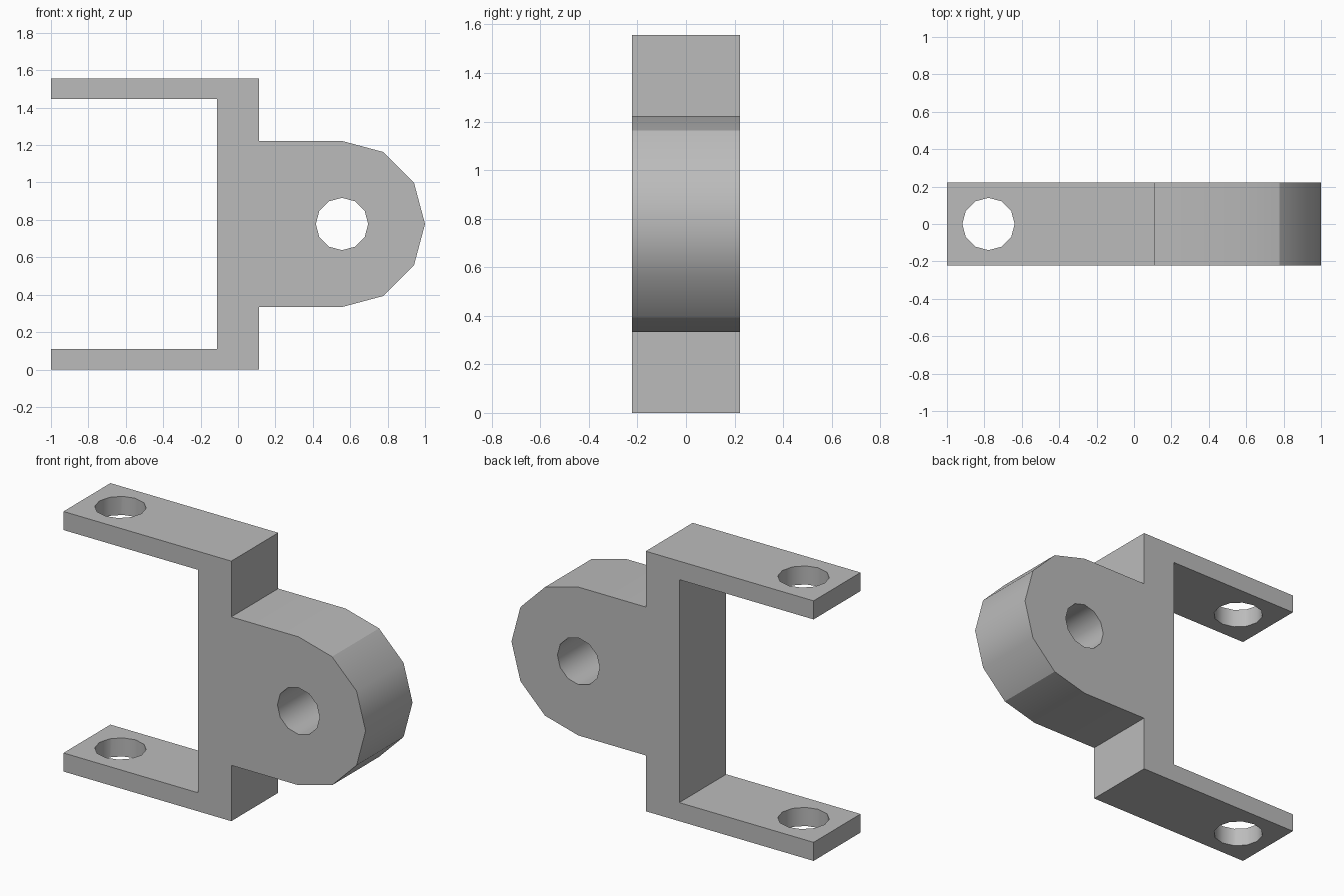
import bpy, bmesh
from math import sin, cos, pi, radians

cube = bpy.data.objects.get("Cube")
if cube:
    bpy.data.objects.remove(cube, do_unlink=True)

HALF_W = 0.222              # half width along y
MID = 0.778                 # height of the lug axis
LUG_X, LUG_R = 0.556, 0.444
HOLE_X, HOLE_R = -0.778, 0.14

grey = bpy.data.materials.new("bracket_grey")
grey.use_nodes = True
colour = (0.5, 0.5, 0.5, 1)
grey.diffuse_color = colour
grey.node_tree.nodes["Principled BSDF"].inputs["Base Color"].default_value = colour


def add_cutter(name, location, rotation, depth):
    bpy.ops.mesh.primitive_cylinder_add(vertices=12, radius=HOLE_R, depth=depth,
                                        location=location, rotation=rotation)
    ob = bpy.context.object
    ob.name = name
    # Put a corner on the x axis, matching the facets of the lug
    ob.hide_render = True
    ob.data.materials.append(grey)
    return ob


# Side outline: upper half from the inner corner to the lug tip, then mirrored
upper = [(-0.111, 0.667), (-1, 0.667), (-1, 0.778), (0.111, 0.778), (0.111, LUG_R)]
upper += [(LUG_X + LUG_R * cos(a), LUG_R * sin(a))
          for a in (radians(d) for d in (90, 60, 30))]
outline = upper + [(LUG_X + LUG_R, 0)] + [(x, -z) for x, z in reversed(upper)]

# Clevis body extruded across its width
bm = bmesh.new()
face = bm.faces.new([bm.verts.new((x, -HALF_W, MID + z)) for x, z in outline])
ext = bmesh.ops.extrude_face_region(bm, geom=[face])
bmesh.ops.translate(bm, vec=(0, 2 * HALF_W, 0),
                    verts=[v for v in ext["geom"] if isinstance(v, bmesh.types.BMVert)])
bmesh.ops.recalc_face_normals(bm, faces=bm.faces)
mesh = bpy.data.meshes.new("bracket")
bm.to_mesh(mesh)
bm.free()
mesh.materials.append(grey)
bracket = bpy.data.objects.new("bracket", mesh)
bpy.context.collection.objects.link(bracket)

# Pin hole through the lug and bolt holes through both arms
cutters = [add_cutter("pin_hole_cutter", (LUG_X, 0, MID), (pi / 2, 0, 0), 1),
           add_cutter("bolt_hole_cutter", (HOLE_X, 0, MID), (0, 0, 0), 2)]
bpy.ops.object.select_all(action="DESELECT")
bracket.select_set(True)
bpy.context.view_layer.objects.active = bracket
for cutter in cutters:
    mod = bracket.modifiers.new(cutter.name, "BOOLEAN")
    mod.object = cutter
    mod.solver = "EXACT"
    bpy.ops.object.modifier_apply(modifier=mod.name)
for cutter in cutters:
    bpy.data.objects.remove(cutter, do_unlink=True)

# Smooth the rounded faces, keeping a crease where the lug's nose begins
bm = bmesh.new()
bm.from_mesh(mesh)
crease_x = LUG_X + LUG_R / 2
for f in bm.faces:
    f.smooth = True
for e in bm.edges:
    on_nose = all(abs(v.co.x - crease_x) < 0.002 for v in e.verts)
    e.smooth = not on_nose and e.calc_face_angle(0) < radians(32)
bm.to_mesh(mesh)
bm.free()
